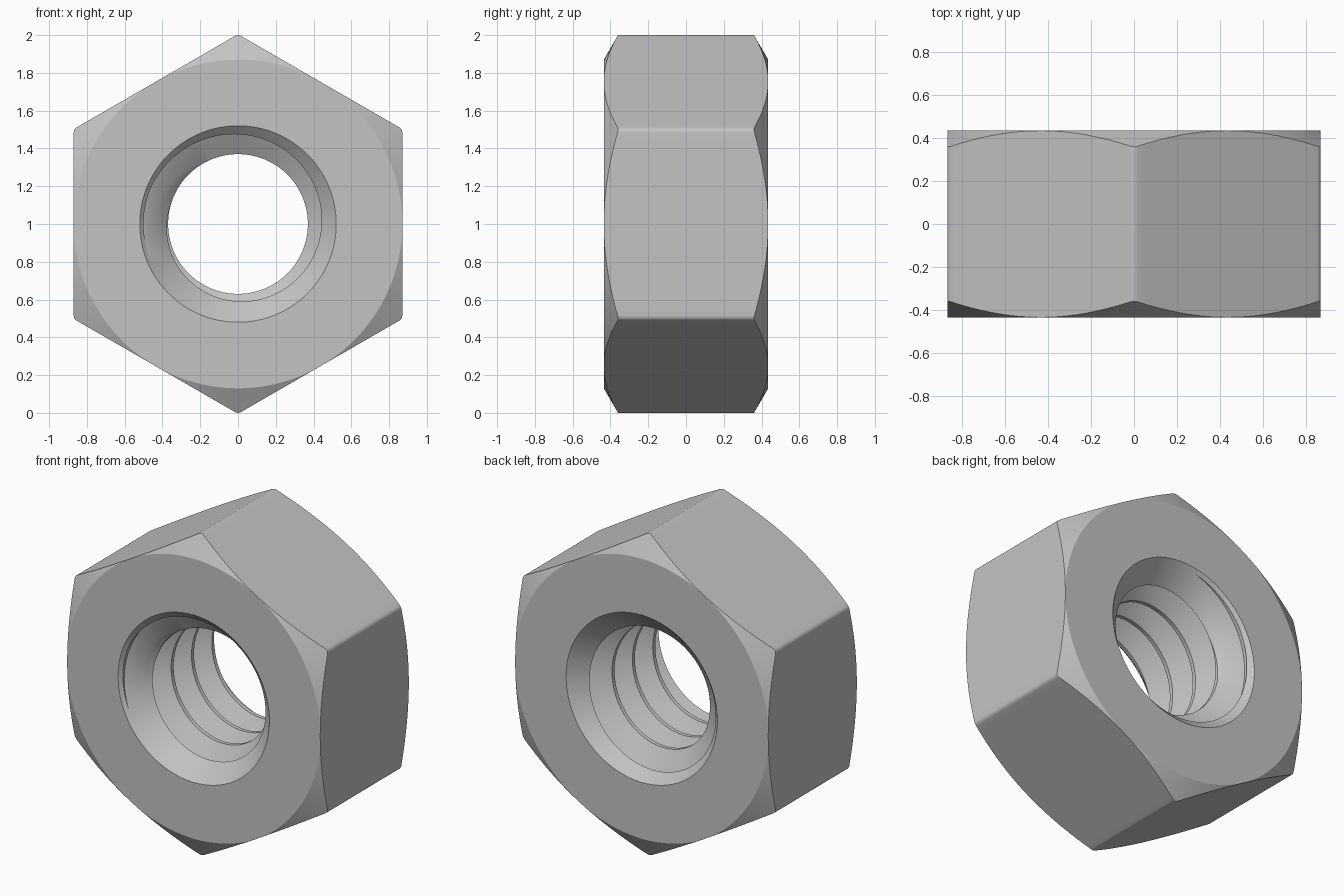
import bpy, bmesh
from math import pi, radians, cos, sin, tan, atan, sqrt

cube = bpy.data.objects.get("Cube")
if cube:
    bpy.data.objects.remove(cube, do_unlink=True)

HALF = 0.435            # half thickness
APOTHEM = 0.87          # centre to flat
FILLET = 0.03           # rounding of the six corners
MINOR, MAJOR = 0.37, 0.50
PITCH, CREST = 0.2, 0.025
MOUTH, SINK = 0.52, 0.95    # countersink radius and depth per unit radius
T30 = tan(radians(30))
TANGENT = radians(30) - atan(T30 * (APOTHEM - FILLET) / APOTHEM)


def hex_radius(psi):
    """Rounded hexagon radius; psi is the angle past a corner, 0 to 60 degrees."""
    off = min(psi, radians(60) - psi)
    if off < TANGENT:
        d = (APOTHEM - FILLET) / cos(radians(30))
        return d * cos(off) + sqrt(FILLET ** 2 - (d * sin(off)) ** 2)
    return APOTHEM / cos(radians(30) - off)


def countersink(y):
    return MOUTH - (HALF - abs(y)) / SINK


def bore_profile(theta):
    """Thread profile along the axis at one angle, cut by the countersinks."""
    start = -HALF + 0.12 - PITCH * (theta - pi) / (2 * pi)
    half_crest, half_gap = CREST / 2, PITCH / 2
    raw = []
    for k in range(-2, 6):
        c = start + k * PITCH
        raw += [(c - half_crest, MINOR), (c + half_crest, MINOR),
                (c + half_gap - half_crest, MAJOR), (c + half_gap + half_crest, MAJOR)]
    pts = []
    for (ya, ra), (yb, rb) in zip(raw, raw[1:]):
        da, db = ra - countersink(ya), rb - countersink(yb)
        t = da / (da - db) if da * db < 0 else 0.5
        pts += [(ya, ra), (ya + t * (yb - ya), ra + t * (rb - ra))]
    pts.append(raw[-1])
    out = []
    for y, r in pts:
        y = max(-HALF, min(HALF, y))
        out.append((y, max(r, countersink(y))))
    return out


def column(theta, psi):
    """Closed cross-section: bore, back face, hexagon side, front face."""
    r = hex_radius(psi)
    edge = HALF - max(0, r - APOTHEM) * T30
    return bore_profile(theta) + [(HALF, APOTHEM), (edge, r), (-edge, r), (-HALF, APOTHEM)]


# Angles in one sector, with extra steps around the rounded corner
sector = [radians(2.5 * i) for i in range(1, 24)]
sector += [0, TANGENT / 2, TANGENT, radians(60) - TANGENT, radians(60) - TANGENT / 2]
sector.sort()
angles = [(radians(30 + 60 * s) + p, p) for s in range(6) for p in sector]
angles.append((radians(390), 0))

# Sweep the cross-section round the axis
bm = bmesh.new()
cols = []
for theta, psi in angles:
    cols.append([bm.verts.new((r * cos(theta), y, 1 + r * sin(theta)))
                 for y, r in column(theta, psi)])
for a, b in zip(cols, cols[1:]):
    n = len(a)
    for i in range(n):
        j = (i + 1) % n
        bm.faces.new((a[i], a[j], b[j], b[i]))
bmesh.ops.remove_doubles(bm, verts=bm.verts[:], dist=0.00005)
bmesh.ops.dissolve_degenerate(bm, edges=bm.edges[:], dist=0.00001)
bmesh.ops.recalc_face_normals(bm, faces=bm.faces[:])

mesh = bpy.data.meshes.new("hex_nut")
bm.to_mesh(mesh)
bm.free()
nut = bpy.data.objects.new("hex_nut", mesh)
bpy.context.collection.objects.link(nut)

# Plain grey metal
mat = bpy.data.materials.new("steel_grey")
mat.use_nodes = True
grey = (0.55, 0.55, 0.55, 1)
mat.diffuse_color = grey
mat.node_tree.nodes["Principled BSDF"].inputs["Base Color"].default_value = grey
mesh.materials.append(mat)

# Smooth shading with crisp edges
bpy.ops.object.select_all(action='DESELECT')
nut.select_set(True)
bpy.context.view_layer.objects.active = nut
bpy.ops.object.shade_smooth_by_angle(angle=radians(25))
